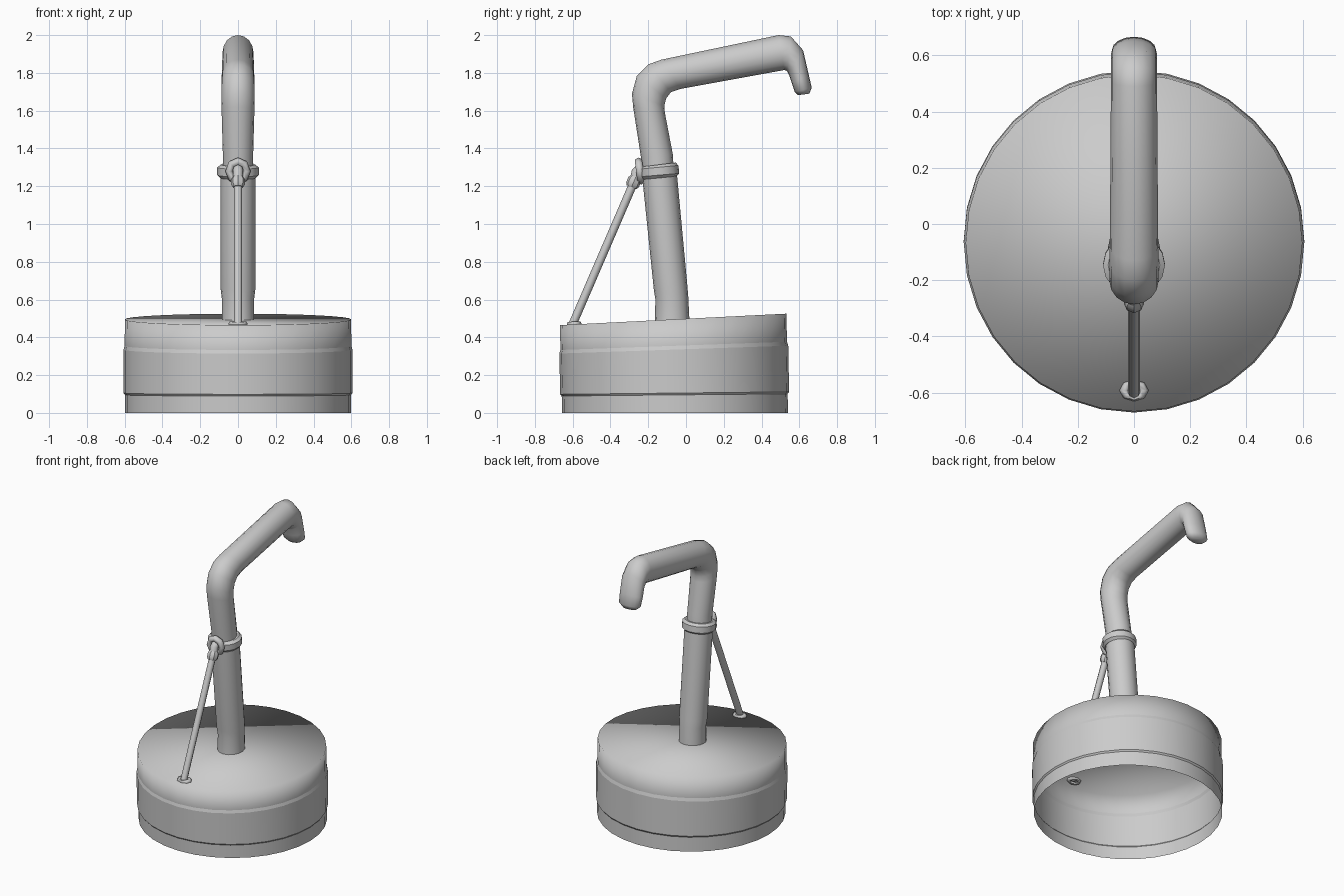
import bpy, bmesh, math
from mathutils import Vector, Matrix

if "Cube" in bpy.data.objects:
    bpy.data.objects.remove(bpy.data.objects["Cube"])


def finish(name, bm, angle=35):
    bmesh.ops.recalc_face_normals(bm, faces=bm.faces[:])
    me = bpy.data.meshes.new(name)
    bm.to_mesh(me)
    bm.free()
    ob = bpy.data.objects.new(name, me)
    bpy.context.collection.objects.link(ob)
    bpy.ops.object.select_all(action='DESELECT')
    ob.select_set(True)
    bpy.context.view_layer.objects.active = ob
    bpy.ops.object.shade_smooth_by_angle(angle=math.radians(angle))
    return ob


def skin(bm, rings, cap_start=False, cap_end=False):
    n = len(rings[0])
    vs = [[bm.verts.new(p) for p in ring] for ring in rings]
    for a, b in zip(vs, vs[1:]):
        for i in range(n):
            bm.faces.new((a[i], a[(i + 1) % n], b[(i + 1) % n], b[i]))
    if cap_start:
        bm.faces.new(vs[0])
    if cap_end:
        bm.faces.new(vs[-1])
    return vs


def pipe(name, sections, sides=16, caps=(False, False), angle=50):
    """Each section: one silhouette point (y, z), the opposite one (y, z), x radius."""
    rings = []
    for y1, z1, y2, z2, rx in sections:
        c = Vector((0, (y1 + y2) / 2, (z1 + z2) / 2))
        n = Vector((0, (y1 - y2) / 2, (z1 - z2) / 2))
        rings.append([c + n * math.sin(2 * math.pi * i / sides)
                      + Vector((rx * math.cos(2 * math.pi * i / sides), 0, 0))
                      for i in range(sides)])
    bm = bmesh.new()
    skin(bm, rings, *caps)
    return finish(name, bm, angle)


def rod(name, points, sides=8, angle=50):
    """Round bar in the x = 0 plane; points are (y, z, radius)."""
    secs = []
    for i, (y, z, r) in enumerate(points):
        a, b = points[max(i - 1, 0)], points[min(i + 1, len(points) - 1)]
        t = Vector((b[0] - a[0], b[1] - a[1])).normalized()
        secs.append((y - t.y * r, z + t.x * r, y + t.y * r, z - t.x * r, r))
    return pipe(name, secs, sides, (True, True), angle)


# open-bottomed drum, top tilted towards the front
profile = [(0, .598), (.095, .598), (.105, .606), (.335, .606), (.355, .6), (.495, .599)]
rings = []
for h, r in profile:
    rings.append([])
    for i in range(32):
        a = 2 * math.pi * i / 32
        y = r * math.sin(a)
        rings[-1].append(Vector((r * math.cos(a), y - .058 - .02 * h, h * (1 + .102 * y))))
bm = bmesh.new()
vs = skin(bm, rings, cap_end=True)
drum = finish("drum", bm, 120)
for e in drum.data.edges:
    ks = {v // 32 for v in e.vertices}
    if len(ks) == 1 and ks.pop() in (1, 2, 3, 4):
        e.use_edge_sharp = True

# lower pipe
pipe("lower_pipe", [(-.165, .485, .018, .495, .086), (-.162, .6, .012, .615, .086),
                    (-.17, .65, .008, .665, .092), (-.232, 1.25, -.048, 1.265, .092)])

# collar between the pipes
pipe("collar", [(-.235, 1.235, -.05, 1.252, .094), (-.248, 1.25, -.036, 1.268, .11),
                (-.252, 1.29, -.04, 1.31, .11), (-.236, 1.303, -.055, 1.325, .092)],
     caps=(True, True), angle=30)

# upper pipe with elbow and spout
pipe("spout_pipe", [(-.228, 1.275, -.065, 1.29, .08), (-.238, 1.35, -.07, 1.37, .08),
                    (-.28, 1.62, -.112, 1.59, .087),
                    (-.286, 1.69, -.115, 1.625, .088), (-.26, 1.785, -.105, 1.665, .088),
                    (-.2, 1.845, -.08, 1.698, .088), (-.13, 1.87, -.03, 1.715, .086),
                    (.49, 2.0, .52, 1.815, .082), (.555, 1.993, .535, 1.81, .082),
                    (.62, 1.92, .545, 1.79, .082), (.65, 1.79, .56, 1.745, .082),
                    (.666, 1.72, .575, 1.70, .078), (.652, 1.69, .592, 1.682, .05)],
     caps=(False, True), angle=70)

# brace rod, its end nut and hook
rod("brace_rod", [(-.602, .465, .022), (-.27, 1.235, .022)])
rod("brace_nut", [(-.288, 1.195, .028), (-.283, 1.208, .036),
                  (-.272, 1.235, .036), (-.266, 1.248, .028)], angle=30)
rod("brace_hook", [(-.27, 1.235, .027), (-.262, 1.275, .027),
                   (-.24, 1.298, .026), (-.19, 1.3, .024)])


def ring(name, major, minor, mat, sides=8):
    rr = []
    for i in range(sides + 1):
        a = 2 * math.pi * i / sides
        rr.append([mat @ Vector(((major + minor * math.cos(b)) * math.cos(a),
                                 (major + minor * math.cos(b)) * math.sin(a),
                                 minor * math.sin(b)))
                   for b in [2 * math.pi * k / 6 for k in range(6)]])
    bm = bmesh.new()
    skin(bm, rr)
    bmesh.ops.remove_doubles(bm, verts=bm.verts[:], dist=1e-5)
    return finish(name, bm, 65)


# eyelet on the collar and foot ring on the drum top
ring("eyelet", .05, .021, Matrix.Translation((0, -.245, 1.28))
     @ Matrix.Rotation(math.radians(97), 4, 'X') @ Matrix.Diagonal((.95, 1.02, 1.05, 1)))
ring("foot_ring", .036, .016, Matrix.Translation((0, -.592, .47))
     @ Matrix.Rotation(math.radians(3), 4, 'X') @ Matrix.Diagonal((1, .75, .95, 1)))
